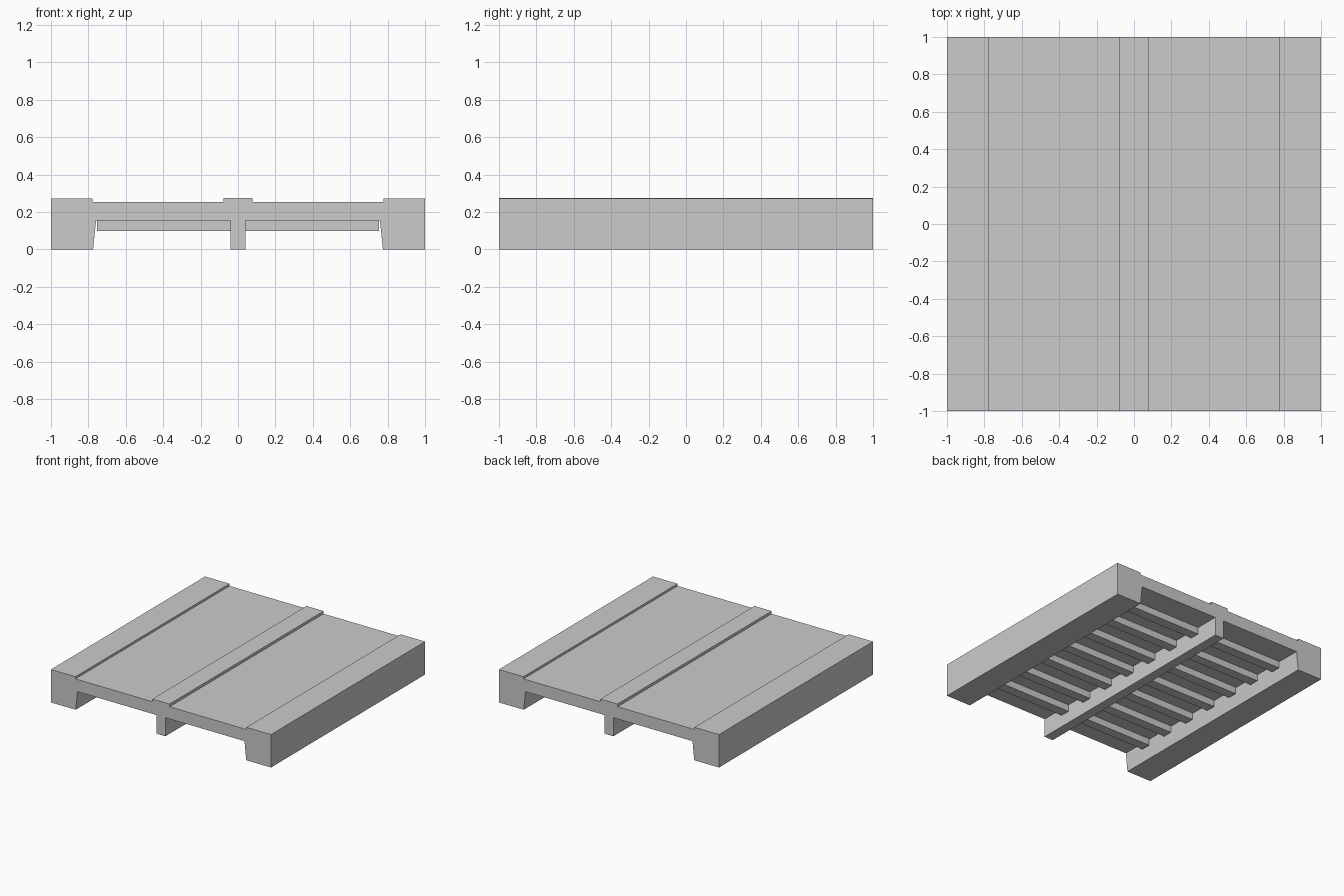
import bpy
import bmesh

if "Cube" in bpy.data.objects:
    bpy.data.objects.remove(bpy.data.objects["Cube"])

# Right half of the front outline (x, z), from the raised centre strip round to the centre beam
HALF = [(0.078, 0.275), (0.078, 0.253), (0.777, 0.253), (0.777, 0.271),
        (1.0, 0.271), (1.0, 0.0), (0.775, 0.0), (0.759, 0.153),
        (0.04, 0.153), (0.04, 0.0)]
RIB_COUNT = 7


def add_object(name, bm):
    bmesh.ops.recalc_face_normals(bm, faces=bm.faces)
    mesh = bpy.data.meshes.new(name)
    bm.to_mesh(mesh)
    bm.free()
    obj = bpy.data.objects.new(name, mesh)
    bpy.context.collection.objects.link(obj)
    return obj


def extrude_outline(name, outline, y0, y1):
    bm = bmesh.new()
    face = bm.faces.new([bm.verts.new((x, y0, z)) for x, z in outline])
    new = bmesh.ops.extrude_face_region(bm, geom=[face])["geom"]
    verts = [v for v in new if isinstance(v, bmesh.types.BMVert)]
    bmesh.ops.translate(bm, verts=verts, vec=(0, y1 - y0, 0))
    bmesh.ops.triangulate(bm, faces=[f for f in bm.faces if len(f.verts) > 4])
    return add_object(name, bm)


# Deck with side runners, centre beam and raised strips
outline = HALF + [(-x, z) for x, z in reversed(HALF)]
extrude_outline("deck_and_runners", outline, -1.0, 1.0)

# Cross ribs under the deck, one row in each bay
for side, label in ((1, "right"), (-1, "left")):
    for i in range(RIB_COUNT):
        y = -0.76 + 1.52 * i / (RIB_COUNT - 1)
        rib = [(side * x, z) for x, z in
               ((0.04, 0.097), (0.754, 0.097), (0.754, 0.153), (0.04, 0.153))]
        extrude_outline(f"{label}_rib_{i + 1}", rib, y - 0.04, y + 0.04)
